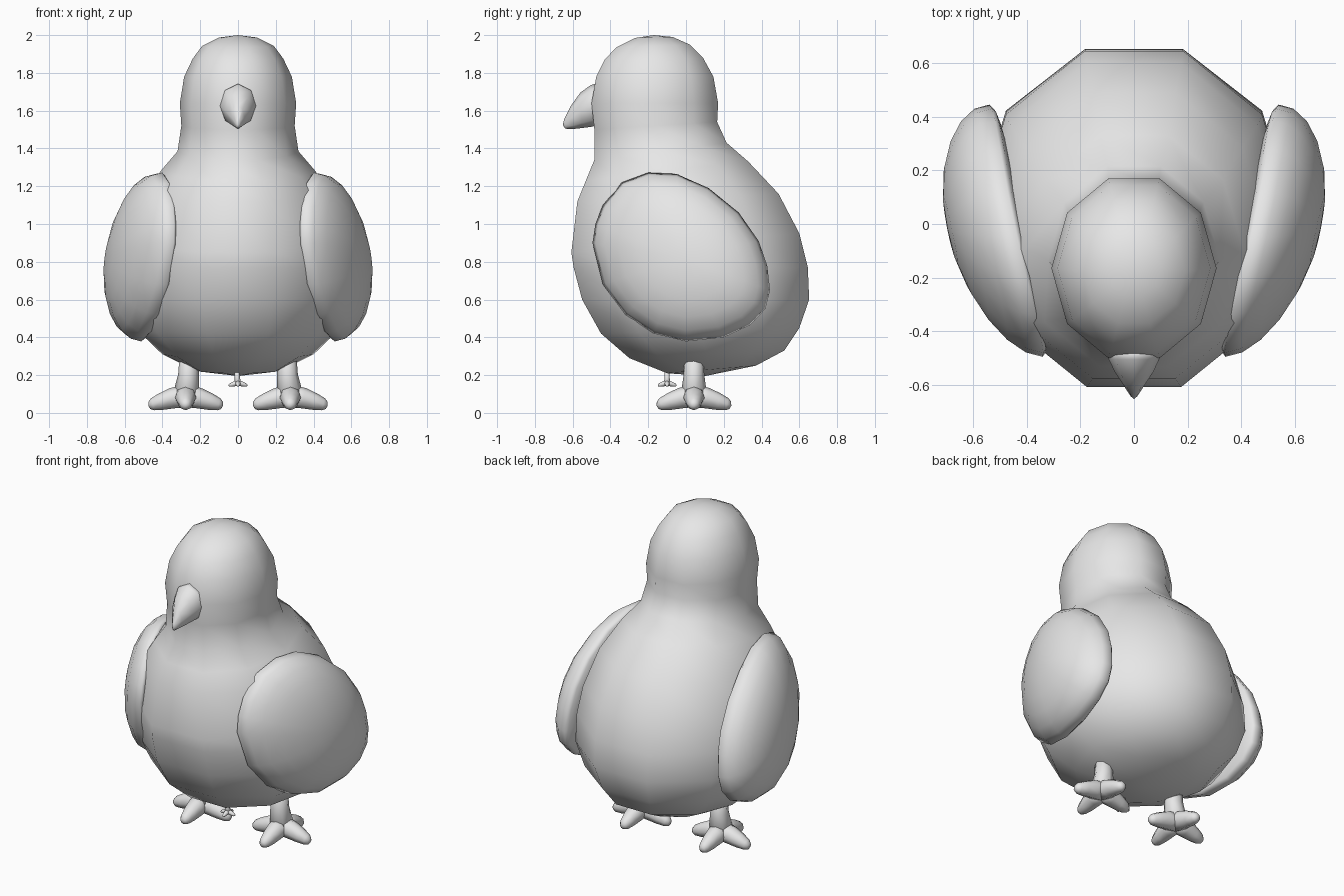
import bpy, bmesh, math
from mathutils import Vector

old = bpy.data.objects.get("Cube")
if old:
    bpy.data.objects.remove(old, do_unlink=True)

grey = bpy.data.materials.new("plain_grey")
grey.use_nodes = True
grey.diffuse_color = (0.8, 0.8, 0.8, 1)
grey.node_tree.nodes["Principled BSDF"].inputs["Base Color"].default_value = (0.8, 0.8, 0.8, 1)


def skin(bm, rings):
    """Bridge equal closed rings of points; collapsed end rings become poles."""
    loops = [[bm.verts.new(p) for p in ring] for ring in rings]
    n = len(loops[0])
    for a, b in zip(loops, loops[1:]):
        for i in range(n):
            j = (i + 1) % n
            bm.faces.new((a[i], a[j], b[j], b[i]))


def finish(bm, name):
    bmesh.ops.remove_doubles(bm, verts=bm.verts, dist=0.0005)
    bmesh.ops.recalc_face_normals(bm, faces=bm.faces)
    mesh = bpy.data.meshes.new(name)
    bm.to_mesh(mesh)
    bm.free()
    mesh.materials.append(grey)
    mesh.shade_smooth()
    obj = bpy.data.objects.new(name, mesh)
    bpy.context.collection.objects.link(obj)
    return obj


def loft(name, sections, n):
    """Each section: front (y, z), back (y, z) and half width."""
    angles = [math.tau * i / n for i in range(n)]
    top = max(math.sin(a) for a in angles)
    rings = []
    for (fy, fz), (by, bz), w in sections:
        front, back = Vector((0, fy, fz)), Vector((0, by, bz))
        mid, half = (front + back) / 2, (back - front) / 2
        rings.append([mid + half * (math.sin(a) / top) + Vector((w * math.cos(a), 0, 0))
                      for a in angles])
    bm = bmesh.new()
    skin(bm, rings)
    return finish(bm, name)


def tube(bm, path, n=8):
    """Round limb through (point, radius) pairs."""
    pts = [Vector(p) for p, r in path]
    quat = (pts[-1] - pts[0]).to_track_quat('Z', 'Y')
    skin(bm, [[p + quat @ Vector((r * math.cos(math.tau * i / n), r * math.sin(math.tau * i / n), 0))
               for i in range(n)] for p, (_, r) in zip(pts, path)])


# Body, neck and head in one skin
loft("body", [
    ((-0.17, 2.0), (-0.17, 2.0), 0),
    ((-0.27, 1.985), (-0.07, 1.99), 0.1),
    ((-0.37, 1.935), (0.02, 1.95), 0.19),
    ((-0.43, 1.87), (0.09, 1.88), 0.24),
    ((-0.475, 1.78), (0.145, 1.78), 0.285),
    ((-0.5, 1.64), (0.17, 1.64), 0.308),
    ((-0.485, 1.5), (0.165, 1.54), 0.3),
    ((-0.485, 1.34), (0.215, 1.43), 0.32),
    ((-0.53, 1.23), (0.33, 1.33), 0.41),
    ((-0.575, 1.12), (0.49, 1.16), 0.5),
    ((-0.607, 0.85), (0.6, 0.95), 0.57),
    ((-0.595, 0.77), (0.645, 0.77), 0.59),
    ((-0.55, 0.6), (0.652, 0.6), 0.59),
    ((-0.45, 0.42), (0.6, 0.45), 0.53),
    ((-0.3, 0.29), (0.52, 0.33), 0.4),
    ((-0.1, 0.21), (0.37, 0.25), 0.24),
    ((0.1, 0.195), (0.1, 0.195), 0),
], 10)

# Hooked beak
loft("beak", [
    ((-0.44, 1.63), (-0.44, 1.63), 0),
    ((-0.46, 1.525), (-0.475, 1.745), 0.1),
    ((-0.5, 1.515), (-0.505, 1.735), 0.095),
    ((-0.55, 1.508), (-0.56, 1.695), 0.07),
    ((-0.605, 1.502), (-0.61, 1.625), 0.035),
    ((-0.64, 1.505), (-0.645, 1.555), 0.012),
    ((-0.652, 1.525), (-0.652, 1.525), 0),
], 8)

# Wings: domed shells on a rounded outline (y, z)
outline = [(-0.495, 0.9), (-0.44, 0.68), (-0.32, 0.52), (-0.17, 0.42), (0, 0.378),
           (0.2, 0.4), (0.34, 0.465), (0.42, 0.55), (0.445, 0.65), (0.43, 0.78),
           (0.385, 0.91), (0.28, 1.06), (0.12, 1.19), (-0.05, 1.265), (-0.2, 1.272),
           (-0.34, 1.22), (-0.44, 1.1), (-0.48, 1.0)]
CY, CZ = -0.02, 0.82


def wing(name, side):
    rings = []
    for step in range(13):
        t = math.pi * step / 12
        r, h = math.sin(t), math.cos(t)
        bulge = 0.22 * h if h > 0 else 0.06 * h
        ring = []
        for oy, oz in outline:
            y, z = CY + (oy - CY) * r, CZ + (oz - CZ) * r
            seat = 0.54 + 0.19 * y - 0.075 * z - 0.17 * (y - CY) ** 2
            ring.append((side * (seat + bulge), y, z))
        rings.append(ring)
    bm = bmesh.new()
    skin(bm, rings)
    finish(bm, name)


# Four-toed feet, with the shank reaching up into the body
def foot(name, location, side=1, scale=1):
    bm = bmesh.new()
    tube(bm, [((-0.02, 0, 0.34), 0), ((-0.02, 0, 0.335), 0.05), ((-0.015, 0, 0.2), 0.055),
              ((0, 0, 0.09), 0.07), ((0, 0, 0.045), 0)])
    for k in range(4):
        dx, dy = [(1, 0), (0, 1), (-1, 0), (0, -1)][k]
        profile = [(-0.02, 0.09, 0), (0, 0.09, 0.06), (0.07, 0.078, 0.055),
                   (0.13, 0.06, 0.045), (0.175, 0.046, 0.033), (0.192, 0.04, 0.02), (0.198, 0.038, 0)]
        tube(bm, [((dx * d, dy * d, z), r) for d, z, r in profile])
    for v in bm.verts:
        v.co = Vector((v.co.x * side, v.co.y, max(v.co.z, 0))) * scale + Vector(location)
    finish(name=name, bm=bm)


for label, side in (("left", 1), ("right", -1)):
    wing(label + "_wing", side)
    foot(label + "_foot", (side * 0.277, 0.042, 0), side)

# Tiny claw-shaped knob under the belly
foot("belly_knob", (0, -0.1, 0.135), 1, 0.25)
